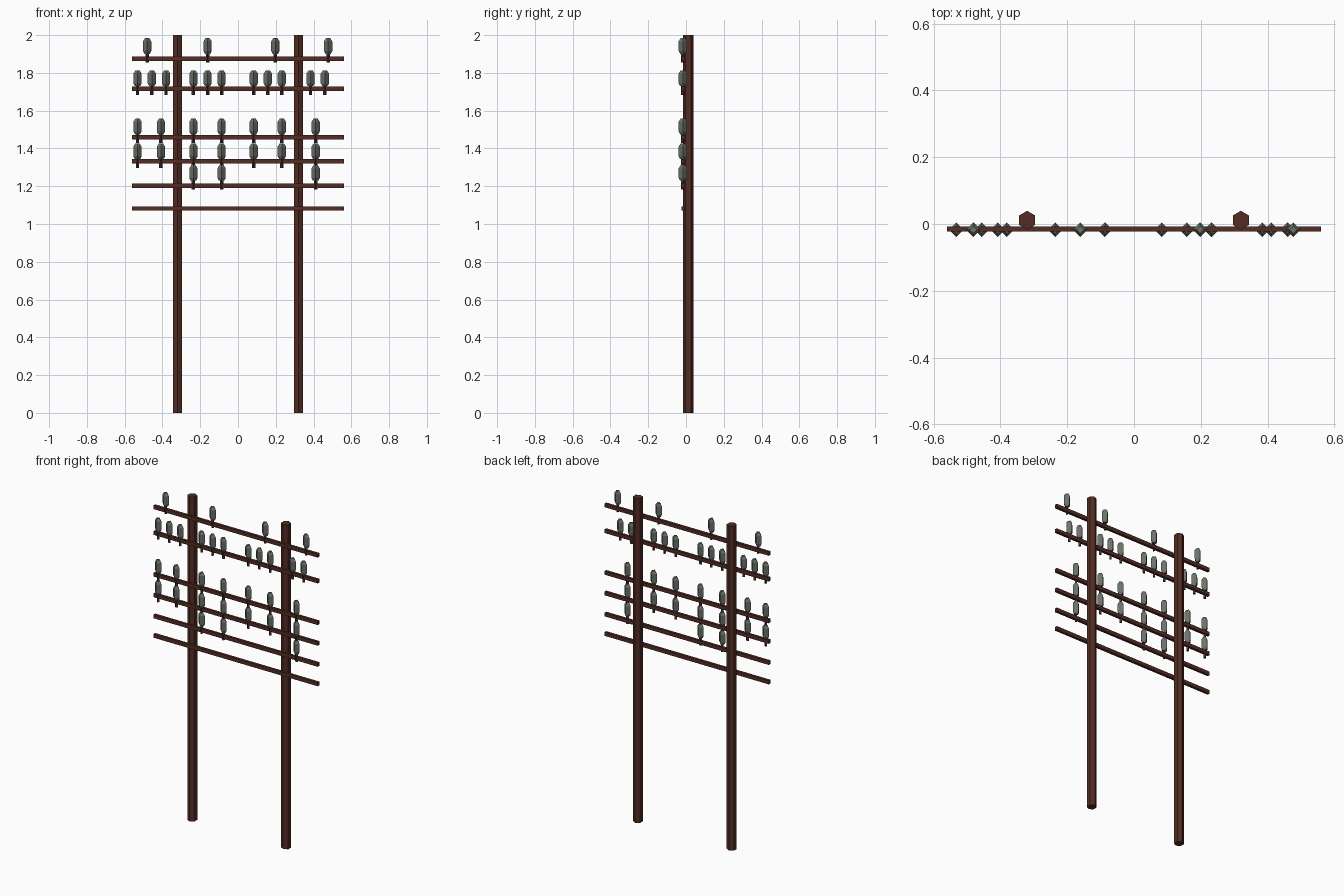
import bpy, bmesh, math
from mathutils import Matrix

if "Cube" in bpy.data.objects:
    bpy.data.objects.remove(bpy.data.objects["Cube"])


def material(name, rgb):
    m = bpy.data.materials.new(name)
    m.diffuse_color = (*rgb, 1)
    m.use_nodes = True
    m.node_tree.nodes["Principled BSDF"].inputs["Base Color"].default_value = m.diffuse_color
    return m


WOOD = material("dark brown wood", (0.085, 0.026, 0.017))
GLASS = material("grey green glass", (0.15, 0.17, 0.14))
PIN = material("dark pin", (0.05, 0.035, 0.025))


def finish(bm, name, mats):
    bmesh.ops.recalc_face_normals(bm, faces=bm.faces)
    me = bpy.data.meshes.new(name)
    bm.to_mesh(me)
    bm.free()
    for m in mats:
        me.materials.append(m)
    ob = bpy.data.objects.new(name, me)
    bpy.context.collection.objects.link(ob)
    return ob


def lathe(name, profile, sides, phase, loc, mats, pin_rings=0):
    """Closed faceted solid from (radius, z) rings; first bands use material 1."""
    bm = bmesh.new()
    rings = []
    for r, z in profile:
        rings.append([bm.verts.new((r * math.cos(phase + i * math.tau / sides),
                                    r * math.sin(phase + i * math.tau / sides), z))
                      for i in range(sides)])
    bm.faces.new(rings[0]).material_index = 1 if pin_rings else 0
    bm.faces.new(rings[-1])
    for k, (a, b) in enumerate(zip(rings, rings[1:])):
        for i in range(sides):
            j = (i + 1) % sides
            f = bm.faces.new((a[i], a[j], b[j], b[i]))
            f.material_index = 1 if k < pin_rings else 0
    ob = finish(bm, name, mats)
    ob.location = loc
    return ob


# Two hexagonal poles
for side, x in (("left", -0.32), ("right", 0.32)):
    lathe(side + "_pole", [(0.028, 0), (0.028, 2)], 6, math.pi / 2, (x, 0.0115, 0), [WOOD])

# Six crossarms on the front of the poles
for n, z in enumerate((1.875, 1.716, 1.459, 1.332, 1.202, 1.082)):
    bm = bmesh.new()
    bmesh.ops.create_cube(bm, size=1, matrix=Matrix.Diagonal((1.12, 0.016, 0.023, 1)))
    finish(bm, f"crossarm_{n + 1}", [WOOD]).location = (0, -0.015, z)

# Insulators: four-sided bells on thin pins, listed as pin foot height and x positions
EIGHT = (-0.532, -0.408, -0.236, -0.087, 0.083, 0.232, 0.411)
ROWS = [
    (1.854, (-0.481, -0.161, 0.198, 0.477)),
    (1.683, (-0.532, -0.456, -0.381, -0.236, -0.161, -0.087,
             0.083, 0.158, 0.232, 0.384, 0.460)),
    (1.428, EIGHT),
    (1.297, EIGHT),
    (1.182, (-0.236, -0.087, 0.411)),
]
BELL = [(0.009, 0), (0.009, 0.047), (0.014, 0.047), (0.022, 0.062),
        (0.022, 0.113), (0.011, 0.130)]
for r, (z, xs) in enumerate(ROWS):
    for c, x in enumerate(xs):
        lathe(f"insulator_{r + 1}_{c + 1}", BELL, 4, 0, (x, -0.017, z), [GLASS, PIN], 2)
